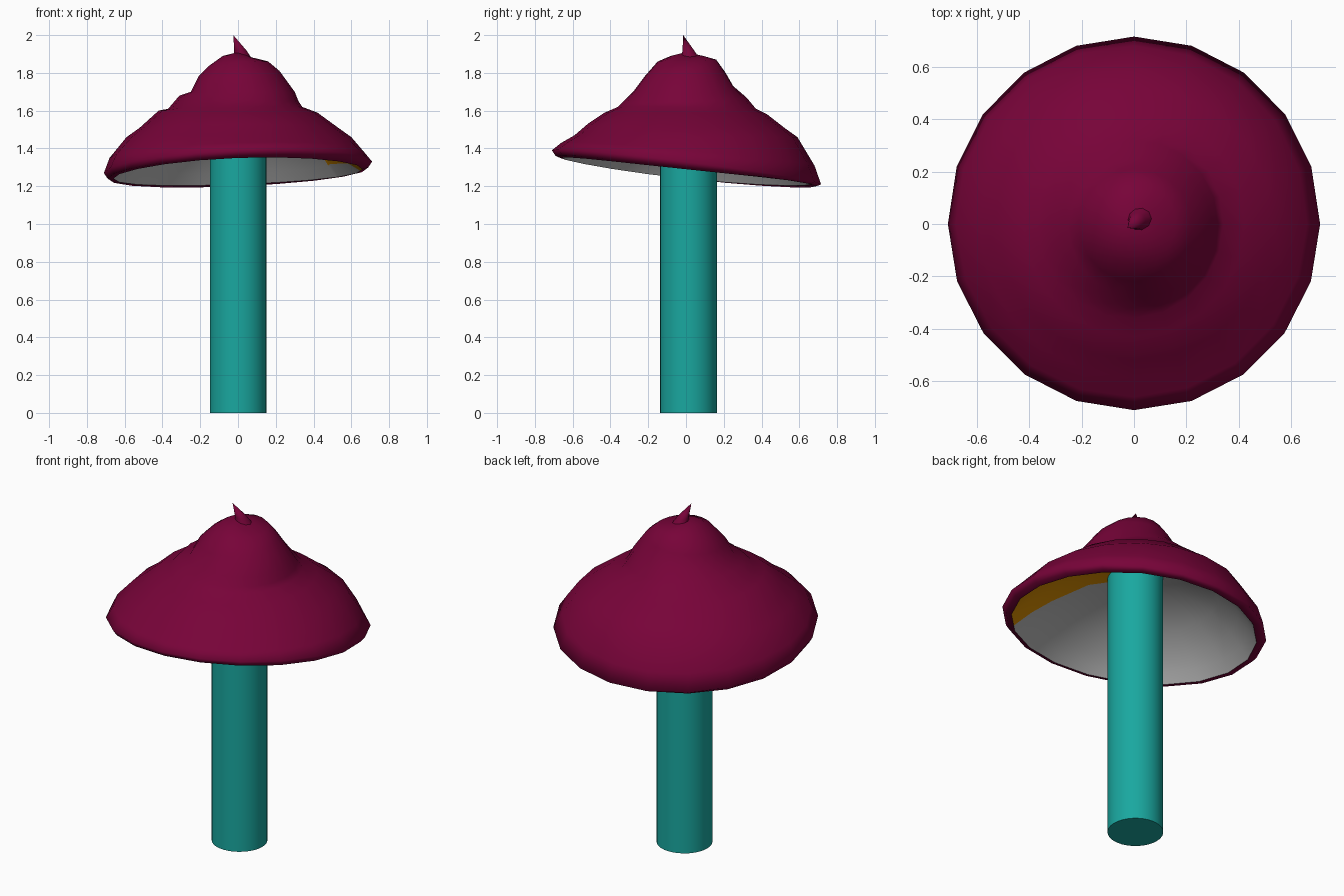
import bpy
import bmesh
from math import cos, sin, tau, radians
from mathutils import Vector

cube = bpy.data.objects.get("Cube")
if cube:
    bpy.data.objects.remove(cube, do_unlink=True)


def make_material(name, color):
    mat = bpy.data.materials.new(name)
    mat.use_nodes = True
    mat.diffuse_color = (*color, 1)
    mat.node_tree.nodes["Principled BSDF"].inputs["Base Color"].default_value = (*color, 1)
    return mat


plum = make_material("plum_red", (0.185, 0.001, 0.04))
teal = make_material("teal", (0.01, 0.39, 0.35))
grey = make_material("pale_grey", (0.48, 0.48, 0.48))
amber = make_material("amber", (0.7, 0.27, 0.0))


def finish(name, bm, materials, angle):
    """Turn a bmesh into a smooth-shaded object."""
    mesh = bpy.data.meshes.new(name)
    bm.to_mesh(mesh)
    bm.free()
    for mat in materials:
        mesh.materials.append(mat)
    obj = bpy.data.objects.new(name, mesh)
    bpy.context.collection.objects.link(obj)
    bpy.ops.object.select_all(action="DESELECT")
    obj.select_set(True)
    bpy.context.view_layer.objects.active = obj
    bpy.ops.object.shade_smooth_by_angle(angle=radians(angle))


def around(values, a):
    """Blend left, right, front and back values smoothly around a ring."""
    left, right, front, back = values
    return (sum(values) / 4
            + (right - left) / 2 * cos(a)
            + (back - front) / 2 * sin(a)
            + (left + right - front - back) / 4 * cos(2 * a))


def add_ring(bm, radii, heights, sides, shift=0):
    ring = []
    for i in range(sides):
        a = tau * i / sides
        r = around(radii, a)
        ring.append(bm.verts.new((r * cos(a) + shift, r * sin(a) + shift, around(heights, a))))
    return ring


def skin(bm, rings, tip):
    """Join rings in order and close the last one to a point."""
    n = len(rings[0])
    for low, high in zip(rings, rings[1:]):
        for i in range(n):
            j = (i + 1) % n
            bm.faces.new((low[i], low[j], high[j], high[i]))
    point = bm.verts.new(tip)
    for i in range(n):
        bm.faces.new((rings[-1][i], rings[-1][(i + 1) % n], point))


def heading(degrees):
    return Vector((cos(radians(degrees)), sin(radians(degrees)), 0))


# Uneven stacked rings, each with left, right, front, back radii and heights
LIP = ((.66,) * 4, (1.24, 1.29, 1.35, 1.21))
OUTER = [
    LIP,
    ((.69,) * 4, (1.24, 1.30, 1.36, 1.20)),
    ((.71, .71, .71, .715), (1.27, 1.33, 1.39, 1.21)),
    ((.68, .66, .66, .68), (1.35, 1.39, 1.43, 1.31)),
    ((.59, .60, .59, .59), (1.46, 1.46, 1.47, 1.46)),
    ((.52, .53, .52, .52), (1.51, 1.51, 1.53, 1.51)),
    ((.42, .42, .43, .43), (1.60, 1.59, 1.59, 1.58)),
    ((.37, .34, .36, .37), (1.61, 1.62, 1.62, 1.61)),
    ((.31, .32, .32, .32), (1.68, 1.65, 1.66, 1.67)),
    ((.25, .30, .28, .25), (1.70, 1.70, 1.70, 1.73)),
    ((.21, .22, .22, .21), (1.78, 1.81, 1.78, 1.80)),
    ((.15, .16, .15, .16), (1.84, 1.86, 1.86, 1.87)),
    ((.08, .08, .08, .09), (1.89, 1.88, 1.89, 1.89)),
]
INNER = [
    LIP,
    ((.62,) * 4, (1.30, 1.33, 1.38, 1.27)),
    ((.56,) * 4, (1.37, 1.39, 1.42, 1.35)),
    ((.45,) * 4, (1.47, 1.47, 1.48, 1.47)),
    ((.25,) * 4, (1.56,) * 4),
]

# Cap with a softly rounded lip
bm = bmesh.new()
skin(bm, [add_ring(bm, r, z, 20) for r, z in OUTER], (0, 0, 1.91))
finish("cap", bm, (plum,), 180)

# Hollow underside, with an amber wedge cut into one side
bm = bmesh.new()
skin(bm, [add_ring(bm, r, z, 20) for r, z in INNER], (0, 0, 1.58))
centre = Vector((0, 0, 0))
cuts = [(centre, heading(42)), (centre, heading(-52)), (heading(30) * 0.6, -heading(30))]
for point, normal in cuts:
    geom = bm.verts[:] + bm.edges[:] + bm.faces[:]
    bmesh.ops.bisect_plane(bm, geom=geom, plane_co=point, plane_no=normal)
for face in bm.faces:
    c = face.calc_center_median()
    if all((c - point).dot(normal) > 0 for point, normal in cuts):
        face.material_index = 1
bmesh.ops.reverse_faces(bm, faces=bm.faces)
finish("cap_underside", bm, (grey, amber), 60)

# Bent spike on top of the cap
bm = bmesh.new()
spike = [add_ring(bm, (r,) * 4, (z,) * 4, 10, shift)
         for r, z, shift in ((.055, 1.865, .025), (.032, 1.92, .012))]
skin(bm, spike, (-0.025, -0.015, 2.0))
finish("cap_tip", bm, (plum,), 60)

# Stem
bm = bmesh.new()
bmesh.ops.create_cone(bm, cap_ends=True, segments=32, radius1=0.15, radius2=0.15, depth=1.57)
bmesh.ops.translate(bm, verts=bm.verts, vec=(0.001, 0.013, 0.785))
finish("stem", bm, (teal,), 40)
